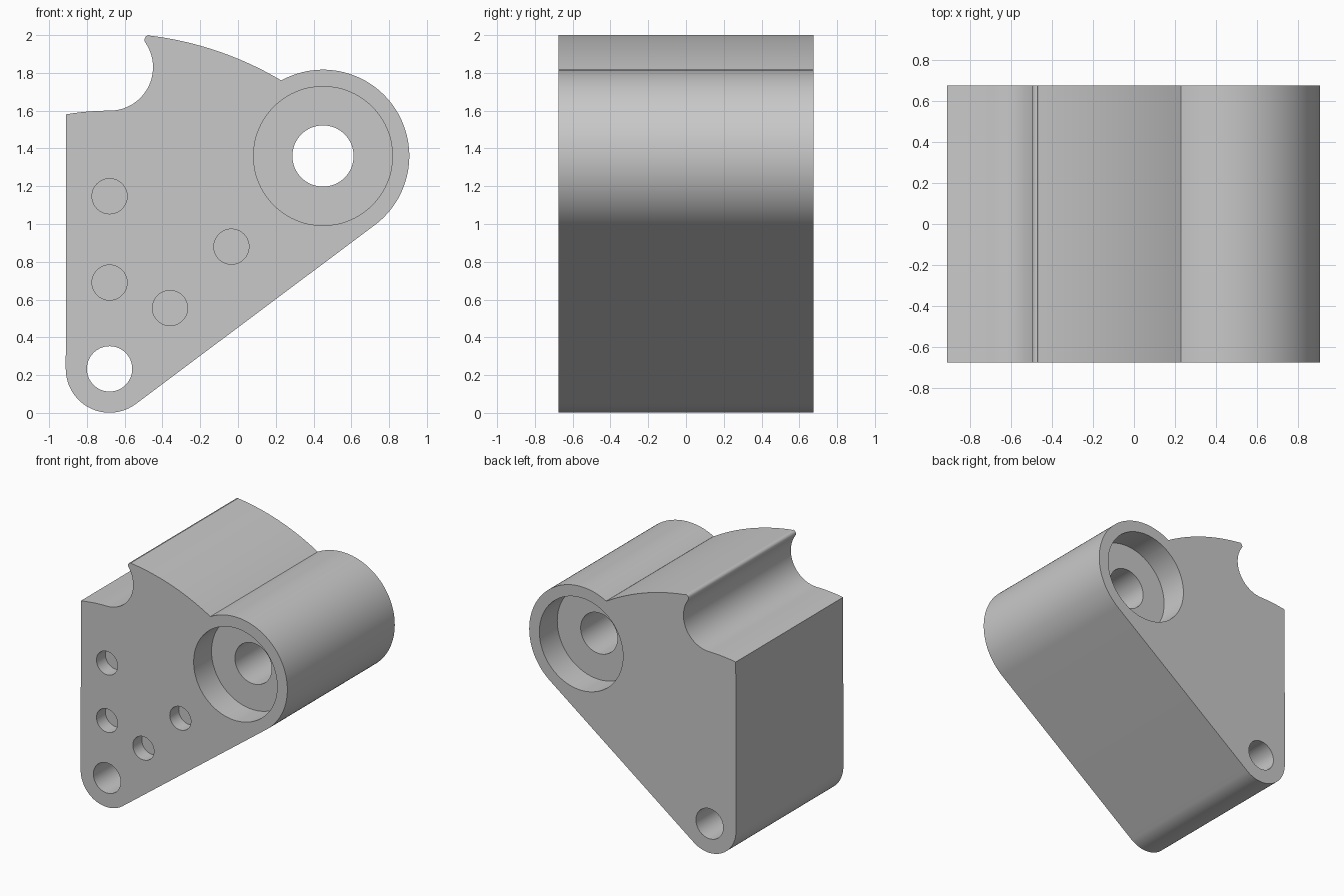
import bpy
import bmesh
from math import radians, cos, sin, pi

cube = bpy.data.objects.get("Cube")
if cube:
    bpy.data.objects.remove(cube, do_unlink=True)

HALF = 0.675            # half the depth of the block
PIVOT = (-0.68, 0.233)  # lower pivot hole
BOSS = (0.45, 1.36)     # large round boss

grey = bpy.data.materials.new("plain grey")
grey.use_nodes = True
grey.diffuse_color = (0.58, 0.58, 0.58, 1)
grey.node_tree.nodes["Principled BSDF"].inputs["Base Color"].default_value = (0.58, 0.58, 0.58, 1)


def arc(centre, radius, start, end, steps):
    """Points on an arc in the xz plane, angles in degrees."""
    angles = [radians(start + (end - start) * i / steps) for i in range(steps + 1)]
    return [(centre[0] + radius * cos(a), centre[1] + radius * sin(a)) for a in angles]


def prism(name, outline, y0, y1):
    """Extrude a closed xz outline from y0 to y1."""
    bm = bmesh.new()
    face = bm.faces.new([bm.verts.new((x, y0, z)) for x, z in outline])
    new = bmesh.ops.extrude_face_region(bm, geom=[face])["geom"]
    moved = [v for v in new if isinstance(v, bmesh.types.BMVert)]
    bmesh.ops.translate(bm, verts=moved, vec=(0, y1 - y0, 0))
    bmesh.ops.recalc_face_normals(bm, faces=bm.faces)
    mesh = bpy.data.meshes.new(name)
    bm.to_mesh(mesh)
    bm.free()
    mesh.materials.append(grey)
    obj = bpy.data.objects.new(name, mesh)
    bpy.context.collection.objects.link(obj)
    return obj


def drill(body, centre, radius, y0, y1):
    """Cut a round hole from y0 to y1."""
    cutter = prism("hole_cutter", arc(centre, radius, 0, 360, 64)[:-1], y0, y1)
    cutter.hide_render = True
    mod = body.modifiers.new("hole", "BOOLEAN")
    mod.operation = "DIFFERENCE"
    mod.solver = "EXACT"
    mod.object = cutter
    bpy.ops.object.modifier_apply(modifier=mod.name)
    bpy.data.objects.remove(cutter, do_unlink=True)


# Outline: boss, crowned top, rounded tip, notch, shoulder, pivot end
outline = arc(BOSS, 0.457, -53.2, 118.8, 56)
outline += arc(PIVOT, 1.777, 59.2, 83.1, 20)
outline += arc((-0.47, 1.975), 0.025, 90, 214.6, 10)
outline += arc((-0.68, 1.83), 0.23, 33, -88, 32)
outline += arc(PIVOT, 1.367, 90, 99.7, 6)
outline += arc(PIVOT, 0.232, 180, 306.8, 36)
body = prism("bracket_block", outline, -HALF, HALF)

bpy.ops.object.select_all(action="DESELECT")
body.select_set(True)
bpy.context.view_layer.objects.active = body

# Through holes
drill(body, PIVOT, 0.12, -1, 1)
drill(body, BOSS, 0.162, -1, 1)

# Counterbores on both faces of the boss
for side in (-1, 1):
    drill(body, BOSS, 0.368, side * (HALF - 0.225), side)

# Shallow blind holes on the front face
for centre in ((-0.68, 1.147), (-0.68, 0.69), (-0.36, 0.555), (-0.035, 0.88)):
    drill(body, centre, 0.093, -1, -HALF + 0.113)

bpy.ops.object.shade_smooth_by_angle(angle=radians(30))
